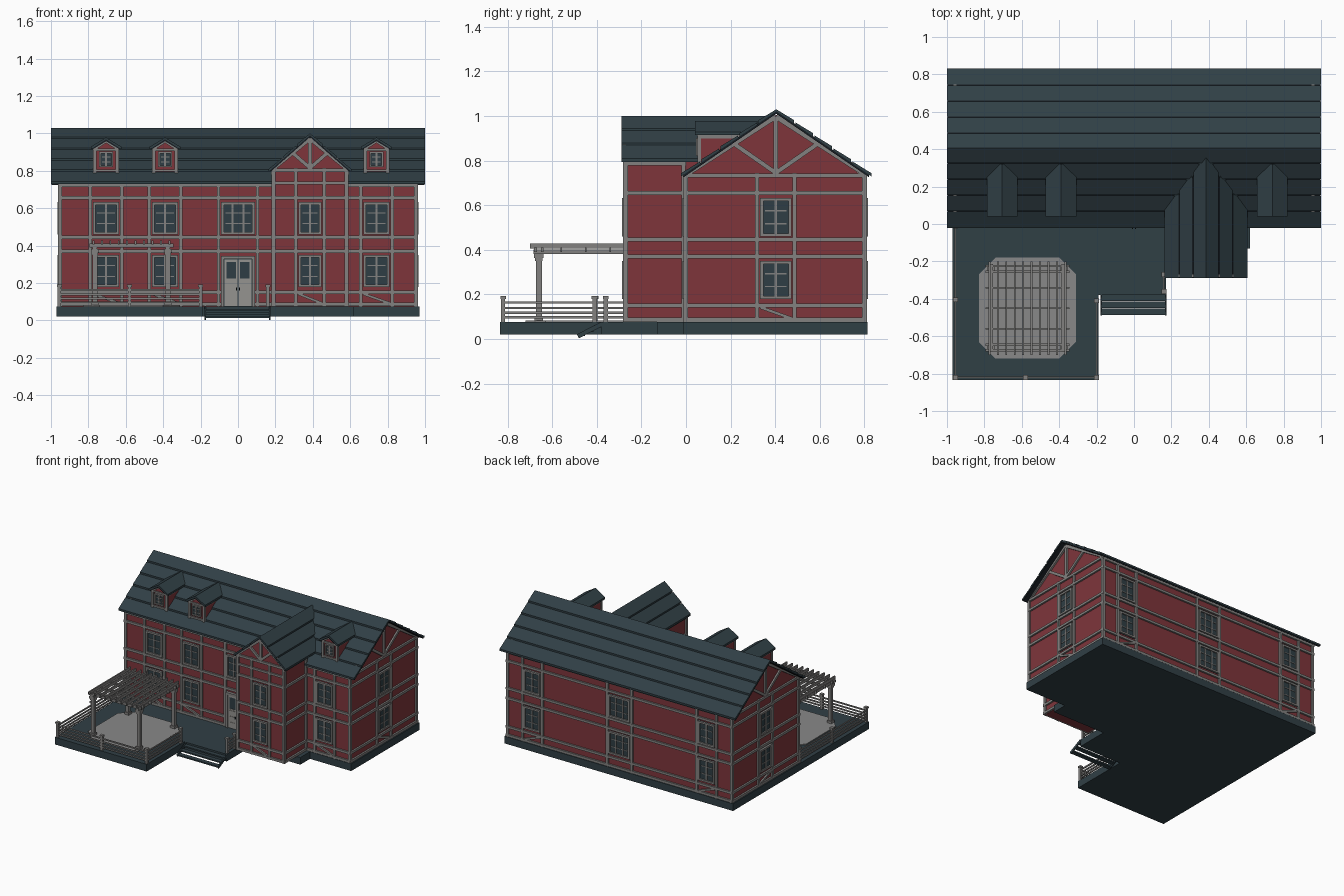
import bpy, bmesh
from mathutils import Matrix, Vector

cube = bpy.data.objects.get("Cube")
if cube:
    bpy.data.objects.remove(cube, do_unlink=True)


def material(name, rgb):
    m = bpy.data.materials.new(name)
    m.use_nodes = True
    m.diffuse_color = (*rgb, 1)
    m.node_tree.nodes["Principled BSDF"].inputs["Base Color"].default_value = (*rgb, 1)
    return m


RED = material("wall red", (0.21, 0.036, 0.044))
TIMBER = material("timber grey", (0.225, 0.22, 0.215))
SLATE = material("slate", (0.03, 0.05, 0.06))
SEAM = material("dark seam", (0.008, 0.012, 0.016))
GLASS = material("window glass", (0.028, 0.048, 0.058))
DOOR = material("door grey", (0.30, 0.295, 0.28))
PAVING = material("paving grey", (0.25, 0.25, 0.25))


def frame(u, out, up, origin=(0, 0, 0)):
    """Flat drawing plane: u across, up along it, out is the extrusion."""
    return Matrix((u, out, up)).transposed().to_4x4(), Vector(origin)


X, Y, Z = (1, 0, 0), (0, 1, 0), (0, 0, 1)
PLAN = frame(X, Z, Y)
ALONG_X = frame(Y, X, Z)
ALONG_Y = frame(X, (0, -1, 0), Z)


class Part:
    def __init__(self, name):
        self.name, self.bm, self.mats = name, bmesh.new(), []

    def prism(self, fr, pts, d0, d1, mat):
        if mat not in self.mats:
            self.mats.append(mat)
        rot, org = fr
        rings = [[self.bm.verts.new(org + rot @ Vector((u, d, v))) for u, v in pts]
                 for d in (d0, d1)]
        n = len(pts)
        faces = [rings[0], rings[1][::-1]]
        faces += [[rings[0][i], rings[1][i], rings[1][(i + 1) % n], rings[0][(i + 1) % n]]
                  for i in range(n)]
        for f in faces:
            self.bm.faces.new(f).material_index = self.mats.index(mat)

    def box(self, fr, u0, u1, v0, v1, d0, d1, mat):
        self.prism(fr, [(u0, v0), (u1, v0), (u1, v1), (u0, v1)], d0, d1, mat)

    def strut(self, fr, a, b, w, depth, mat=TIMBER, d0=0):
        a, b = Vector(a), Vector(b)
        t = (b - a).normalized() * w / 2
        s = Vector((-t.y, t.x))
        self.prism(fr, [a - s, b - s, b + s, a + s], d0, depth, mat)

    def finish(self):
        bmesh.ops.recalc_face_normals(self.bm, faces=self.bm.faces)
        mesh = bpy.data.meshes.new(self.name)
        self.bm.to_mesh(mesh)
        self.bm.free()
        for m in self.mats:
            mesh.materials.append(m)
        ob = bpy.data.objects.new(self.name, mesh)
        bpy.context.collection.objects.link(ob)


def window(name, fr, c, z0, z1, w, bar=0.014, cols=2, rows=3):
    p = Part(name)
    l, r = c - w / 2, c + w / 2
    p.box(fr, l, r, z0, z1, 0, 0.006, GLASS)
    for a, b in ((l, l + bar), (r - bar, r)):
        p.box(fr, a, b, z0, z1, 0, 0.016, TIMBER)
    for a, b in ((z0, z0 + bar), (z1 - bar, z1)):
        p.box(fr, l, r, a, b, 0, 0.016, TIMBER)
    for i in range(1, cols):
        u = l + w * i / cols
        p.box(fr, u - 0.005, u + 0.005, z0, z1, 0, 0.011, TIMBER)
    for i in range(1, rows):
        v = z0 + (z1 - z0) * i / rows
        p.box(fr, l + bar * 1.6, r - bar * 1.6, v - 0.003, v + 0.003, 0, 0.01, TIMBER)
    p.finish()


def gable_truss(p, fr, c, half, z0, z1):
    """Rafters, king post and V braces inside a gable triangle."""
    top, w = (c, z1 - 0.012), 0.02
    p.strut(fr, (c, z0), top, w, 0.012)
    for s in (-1, 1):
        p.strut(fr, (c + s * half, z0 + 0.005), top, 0.024, 0.014)
        p.strut(fr, (c, z0 + 0.01), (c + s * half * 0.46, z0 + (z1 - z0) * 0.5), w, 0.012)


def facade(name, fr, u0, u1, top, columns, door=None):
    """Timber grid with a two-storey window in each (centre, width) column."""
    p = Part(name + "_timbers")
    posts = [u0 + 0.011, u1 - 0.011]
    for c, w in columns:
        posts += [c - w / 2 - 0.014, c + w / 2 + 0.014]
    for u in posts:
        p.box(fr, u - 0.009, u + 0.009, 0.075, top, 0, 0.012, TIMBER)
    for z in (0.086, 0.15, 0.37, 0.445, 0.655, top - 0.012):
        spans = [(u0, u1)]
        if door is not None and z < 0.3:
            spans = [(u0, door - 0.09), (door + 0.09, u1)]
        for a, b in spans:
            p.box(fr, a, b, z - 0.009, z + 0.009, 0, 0.013, TIMBER)
    for i, (c, w) in enumerate(columns):
        window(f"{name}_upper_window_{i}", fr, c, 0.46, 0.632, w, cols=3 if w > 0.15 else 2)
        if c != door:
            window(f"{name}_lower_window_{i}", fr, c, 0.178, 0.35, w, cols=3 if w > 0.15 else 2)
            if w < 0.15:
                p.strut(fr, (c - w / 2, 0.142), (c + w / 2, 0.092), 0.014, 0.012)
    return p


def roof(name, fr, c, half, ridge, slope, d0, d1, bands, lift=0.006):
    """Lapped slate bands over a dark deck, both slopes."""
    p = Part(name)
    w = half / bands
    for s in (-1, 1):
        p.prism(fr, [(c, ridge - 0.008), (c + s * (half - 0.01), ridge - slope * (half - 0.01) - 0.008),
                     (c + s * (half - 0.01), ridge - slope * (half - 0.01) - 0.02), (c, ridge - 0.02)],
                d0 + 0.002, d1 - 0.002, SEAM)
        for i in range(bands):
            a, b = i * w, (i + 1) * w - (0.006 if bands > 1 and i < bands - 1 else 0)
            za, zb = ridge - slope * a, ridge - slope * b + lift
            p.prism(fr, [(c + s * a, za), (c + s * b, zb), (c + s * b, zb - 0.015),
                         (c + s * a, za - 0.01)], d0, d1, SLATE)
    p.finish()


# Foundation and terrace
p = Part("foundation")
p.prism(PLAN, [(-0.97, 0.815), (-0.97, -0.835), (-0.19, -0.835), (-0.19, -0.38), (0.17, -0.38),
               (0.17, -0.13), (0.62, -0.13), (0.62, -0.013), (0.97, -0.013), (0.97, 0.815)],
        0.02, 0.075, SLATE)
p.finish()

# Wall bodies
p = Part("main_walls")
p.prism(ALONG_X, [(0, 0.07), (0, 0.725), (0.405, 1.005), (0.8, 0.725), (0.8, 0.07)], -0.95, 0.95, RED)
p.finish()
p = Part("front_wing_walls")
p.prism(ALONG_Y, [(0.19, 0.075), (0.19, 0.805), (0.385, 0.975), (0.58, 0.805), (0.58, 0.075)],
        -0.3, 0.27, RED)
p.finish()

# Facades
N = 0.14
facade("front", ALONG_Y, -0.96, 0.96, 0.735,
       [(-0.705, N), (-0.39, N), (0, 0.18), (0.74, N)], door=0).finish()
BACK = frame(X, Y, Z, (0, 0.8, 0))
facade("back", BACK, -0.96, 0.96, 0.735, [(-0.74, N), (0, 0.18), (0.74, N)]).finish()
for side, s in (("right", -1), ("left", 1)):
    fr = frame(Y, (s, 0, 0), Z, (s * 0.95, 0, 0))
    p = facade(side, fr, -0.01, 0.81, 0.745, [(0.403, N)])
    gable_truss(p, fr, 0.403, 0.4, 0.735, 1.01)
    p.finish()
    fr = frame(Y, (s, 0, 0), Z, (0.385 + s * 0.195, 0, 0))
    facade("wing_" + side, fr, -0.28, 0, 0.80, []).finish()
WING = frame(X, (0, -1, 0), Z, (0, -0.27, 0))
p = facade("wing_front", WING, 0.18, 0.59, 0.815, [(0.385, 0.125)])
p.box(WING, 0.19, 0.58, 0.727, 0.743, 0, 0.012, TIMBER)
gable_truss(p, WING, 0.385, 0.2, 0.805, 0.985)
p.finish()

# Roofs
roof("main_roof", ALONG_X, 0.405, 0.427, 1.03, 0.685, -1, 1, 5)
roof("wing_roof", ALONG_Y, 0.385, 0.222, 1.0, 0.88, -0.355, 0.29, 3, 0.004)

# Dormers
for i, c in enumerate((-0.705, -0.39, 0.74)):
    p = Part(f"dormer_{i}")
    p.prism(ALONG_Y, [(c - 0.063, 0.76), (c - 0.063, 0.918), (c, 0.958), (c + 0.063, 0.918),
                      (c + 0.063, 0.76)], -0.29, -0.06, RED)
    fr = frame(X, (0, -1, 0), Z, (0, 0.06, 0))
    for s in (-1, 1):
        u = c + s * 0.06
        p.box(fr, u - 0.009, u + 0.009, 0.785, 0.918, -0.008, 0.009, TIMBER)
        p.strut(fr, (c + s * 0.066, 0.916), (c, 0.958), 0.016, 0.01)
        sd = frame(Y, (s, 0, 0), Z, (c + s * 0.063, 0, 0))
        p.box(sd, 0.06, 0.25, 0.9, 0.916, 0, 0.005, TIMBER)
    for z in (0.802, 0.912):
        p.box(fr, c - 0.066, c + 0.066, z - 0.006, z + 0.006, 0, 0.009, TIMBER)
    p.finish()
    window(f"dormer_window_{i}", fr, c, 0.82, 0.902, 0.074, 0.009, 2, 3)
    roof(f"dormer_roof_{i}", ALONG_Y, c, 0.082, 0.978, 0.6, -0.32, -0.04, 1, 0)

# Double door with glazed tops and raised panels
p = Part("front_door")
p.box(ALONG_Y, -0.088, 0.088, 0.075, 0.338, 0, 0.012, GLASS)
for s in (-1, 1):
    a, b = sorted((s * 0.074, s * 0.092))
    p.box(ALONG_Y, a, b, 0.075, 0.345, 0, 0.022, TIMBER)
    a, b = sorted((s * 0.002, s * 0.072))
    p.box(ALONG_Y, a, b, 0.078, 0.225, 0, 0.016, DOOR)
    p.box(ALONG_Y, a, b, 0.313, 0.325, 0, 0.016, DOOR)
    for e in (0.007, 0.067):
        p.box(ALONG_Y, s * e - 0.005, s * e + 0.005, 0.22, 0.32, 0, 0.016, DOOR)
    for z in (0.09, 0.135, 0.18):
        p.box(ALONG_Y, s * 0.037 - 0.023, s * 0.037 + 0.023, z, z + 0.034, 0, 0.019, DOOR)
    p.box(ALONG_Y, s * 0.008 - 0.003, s * 0.008 + 0.003, 0.16, 0.175, 0, 0.026, SEAM)
p.box(ALONG_Y, -0.092, 0.092, 0.328, 0.345, 0, 0.022, TIMBER)
p.finish()

# Entrance steps with slanted stringers
p = Part("entrance_steps")
for i in range(3):
    y, z = -0.378 - i * 0.037, 0.062 - i * 0.02
    p.box(PLAN, -0.175, 0.165, y - 0.035, y, z - 0.01, z, SLATE)
for x in (-0.18, 0.166):
    p.strut(ALONG_X, (-0.485, 0.012), (-0.375, 0.068), 0.02, x + 0.008, SLATE, x)
p.finish()

# Railings
p = Part("terrace_railing")
for run in ([(-0.955, -0.01), (-0.955, -0.405), (-0.955, -0.82), (-0.58, -0.82), (-0.2, -0.82),
             (-0.2, -0.41)], [(0.16, -0.36), (0.16, -0.27)]):
    for x, y in run:
        p.box(PLAN, x - 0.009, x + 0.009, y - 0.009, y + 0.009, 0.075, 0.18, TIMBER)
        p.box(PLAN, x - 0.013, x + 0.013, y - 0.013, y + 0.013, 0.18, 0.192, TIMBER)
    for a, b in zip(run, run[1:]):
        for z in (0.092, 0.112, 0.134, 0.158):
            p.strut(PLAN, a, b, 0.008, z + 0.01, TIMBER, z)
p.finish()

# Paved octagon under the pergola
p = Part("terrace_paving")
cx, cy = -0.57, -0.45
octagon = [(-0.26, -0.18), (-0.17, -0.27), (0.17, -0.27), (0.26, -0.18)]
octagon += [(-x, -y) for x, y in octagon]
p.prism(PLAN, [(cx + x, cy + y) for x, y in octagon], 0.07, 0.082, PAVING)
p.finish()

# Pergola
p = Part("pergola")
for sx in (-1, 1):
    for sy in (-1, 1):
        x, y = cx + sx * 0.195, cy + sy * 0.21
        for r, z0, z1 in ((0.013, 0.08, 0.38), (0.019, 0.08, 0.1), (0.017, 0.35, 0.362), (0.021, 0.362, 0.383)):
            p.box(PLAN, x - r, x + r, y - r, y + r, z0, z1, TIMBER)
    x = cx + sx * 0.195
    p.box(PLAN, x - 0.012, x + 0.012, cy - 0.235, cy + 0.235, 0.38, 0.402, TIMBER)
for y, r in ((-0.225, 0.006), (-0.195, 0.006), (-0.11, 0.004), (0, 0.004), (0.11, 0.004),
             (0.195, 0.006), (0.225, 0.006)):
    p.box(PLAN, cx - 0.225, cx + 0.225, cy + y - r, cy + y + r, 0.39, 0.41, TIMBER)
for i in range(10):
    x = cx - 0.203 + i * 0.406 / 9
    p.box(PLAN, x - 0.005, x + 0.005, cy - 0.25, cy + 0.25, 0.405, 0.427, TIMBER)
p.finish()
